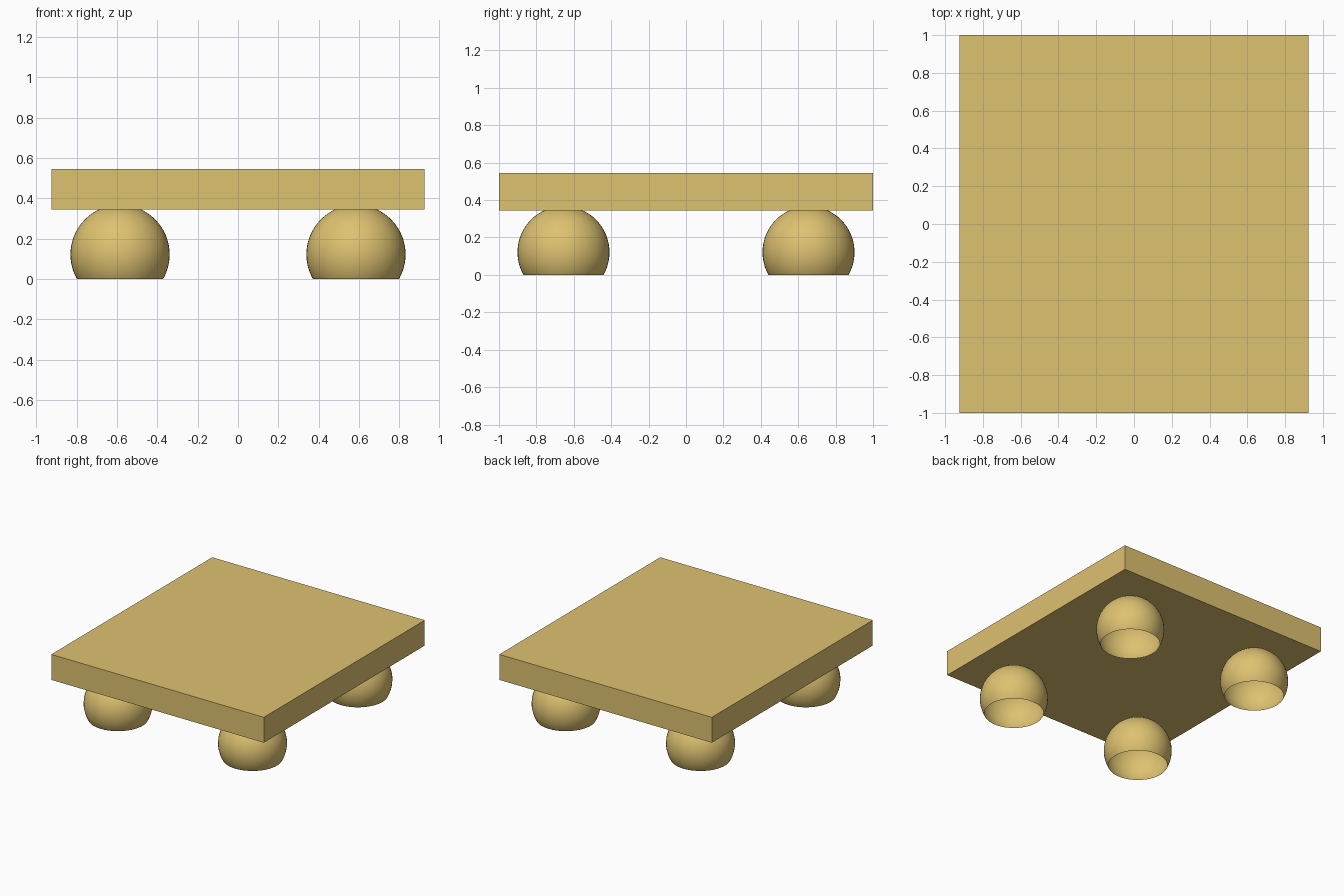
import bpy
import bmesh
from mathutils import Matrix

cube = bpy.data.objects.get("Cube")
if cube:
    bpy.data.objects.remove(cube, do_unlink=True)

# Single warm wood colour
wood = bpy.data.materials.new("light_wood")
wood.use_nodes = True
colour = (0.73, 0.54, 0.165, 1.0)
wood.diffuse_color = colour
wood.node_tree.nodes["Principled BSDF"].inputs["Base Color"].default_value = colour

PLATE_BOTTOM, PLATE_TOP = 0.345, 0.545
FOOT_RADIUS, FOOT_CENTRE_Z = 0.246, 0.121


def add_object(name, bm, location):
    mesh = bpy.data.meshes.new(name)
    bm.to_mesh(mesh)
    bm.free()
    mesh.materials.append(wood)
    obj = bpy.data.objects.new(name, mesh)
    obj.location = location
    bpy.context.collection.objects.link(obj)
    return obj


# Flat rectangular top
bm = bmesh.new()
size = (1.85, 2.0, PLATE_TOP - PLATE_BOTTOM)
bmesh.ops.create_cube(bm, size=1.0, matrix=Matrix.Diagonal((*size, 1.0)))
add_object("table_top", bm, (0, 0, (PLATE_TOP + PLATE_BOTTOM) / 2))

# Ball feet: thin hollow spheres cut open at floor level
for side, x in (("left", 0.585), ("right", -0.585)):
    for end, y in (("front", -0.655), ("back", 0.655)):
        bm = bmesh.new()
        bmesh.ops.create_uvsphere(bm, u_segments=48, v_segments=32, radius=FOOT_RADIUS)
        bmesh.ops.bisect_plane(
            bm, geom=bm.verts[:] + bm.edges[:] + bm.faces[:],
            plane_co=(0, 0, -FOOT_CENTRE_Z), plane_no=(0, 0, 1), clear_inner=True)
        for face in bm.faces:
            face.smooth = True
        add_object(f"{end}_{side}_foot", bm, (x, y, FOOT_CENTRE_Z))
